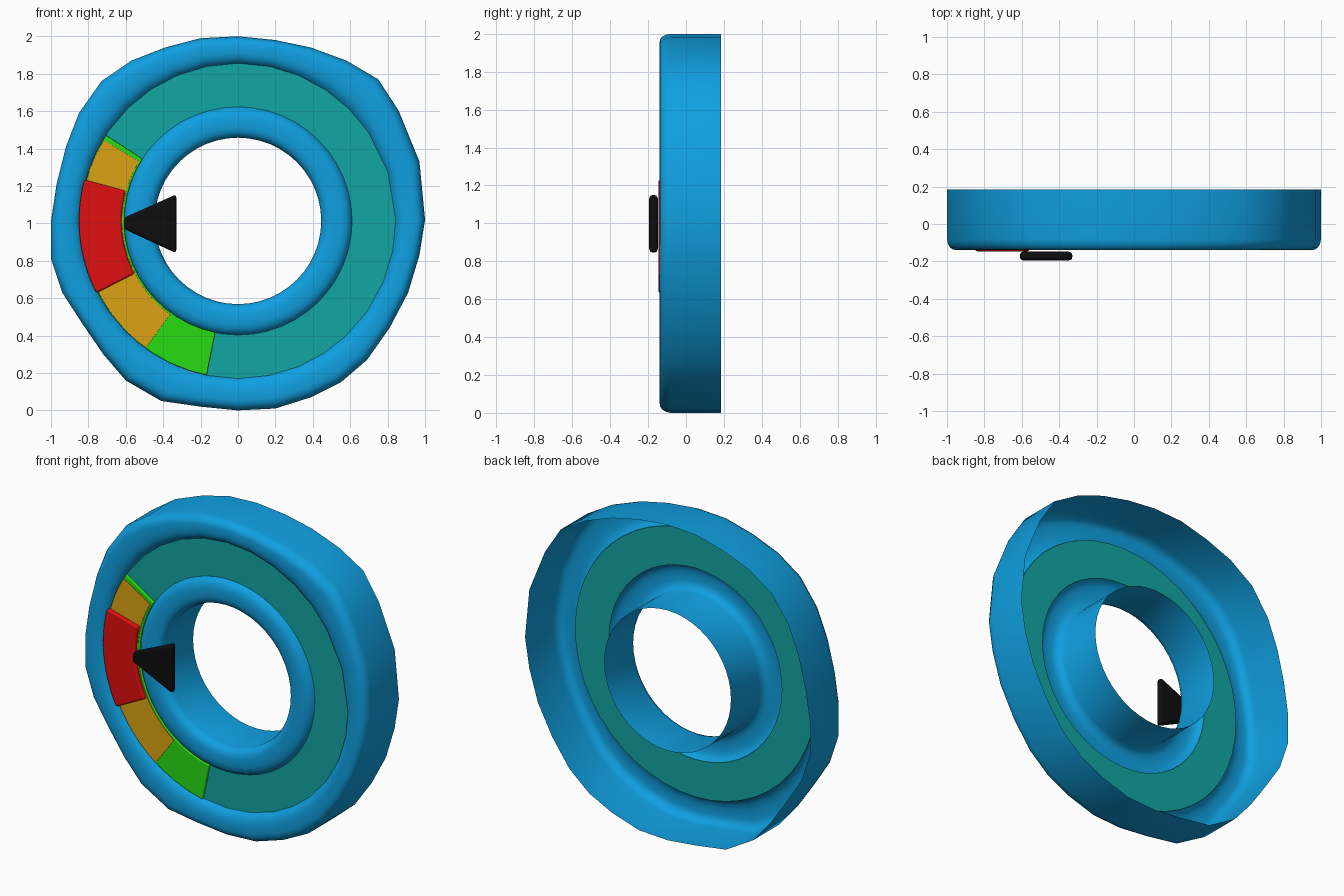
import bpy, bmesh
from math import sin, cos, radians, atan2, hypot

cube = bpy.data.objects.get("Cube")
if cube:
    bpy.data.objects.remove(cube, do_unlink=True)

MID = 1.013          # height of the ring centre
PLATE = -0.10        # depth of the flat dial face


def material(name, rgb):
    mat = bpy.data.materials.new(name)
    mat.use_nodes = True
    mat.diffuse_color = (*rgb, 1)
    mat.node_tree.nodes["Principled BSDF"].inputs["Base Color"].default_value = (*rgb, 1)
    return mat


blue = material("blue", (0.005, 0.35, 0.75))
teal = material("teal", (0.006, 0.38, 0.37))
green = material("green", (0.02, 0.72, 0.007))
orange = material("orange", (0.72, 0.37, 0.007))
red = material("red", (0.74, 0.005, 0.005))
black = material("black", (0.004, 0.004, 0.004))


def finish(bm, name, mat, bevel=0):
    mesh = bpy.data.meshes.new(name)
    bm.to_mesh(mesh)
    bm.free()
    mesh.materials.append(mat)
    obj = bpy.data.objects.new(name, mesh)
    bpy.context.collection.objects.link(obj)
    bpy.ops.object.select_all(action="DESELECT")
    obj.select_set(True)
    bpy.context.view_layer.objects.active = obj
    bpy.ops.object.shade_smooth_by_angle(angle=radians(50))
    if bevel:
        mod = obj.modifiers.new("rounded_edges", "BEVEL")
        mod.width = bevel
        mod.segments = 3
        mod.harden_normals = True
    return obj


def loft(name, rings, mat, closed=False):
    """Skin a row of closed loops, each a list of points."""
    bm = bmesh.new()
    loops = [[bm.verts.new(p) for p in ring] for ring in rings]
    pairs = list(zip(loops, loops[1:]))
    if closed:
        pairs.append((loops[-1], loops[0]))
    for a, b in pairs:
        for i in range(len(a)):
            j = (i + 1) % len(a)
            bm.faces.new((a[i], a[j], b[j], b[i]))
    return finish(bm, name, mat)


def prism(name, outline, front, back, mat, bevel):
    """Extrude an x-z outline from front to back."""
    bm = bmesh.new()
    face = bm.faces.new([bm.verts.new((x, front, z)) for x, z in outline])
    side = bmesh.ops.extrude_face_region(bm, geom=[face])
    for v in side["geom"]:
        if isinstance(v, bmesh.types.BMVert):
            v.co.y = back
    bmesh.ops.recalc_face_normals(bm, faces=bm.faces)
    return finish(bm, name, mat, bevel)


def polar(r, deg):
    a = radians(deg)
    return r * cos(a), MID + r * sin(a)


def circle(r, y, n=48):
    return [(x, y, z) for x, z in (polar(r, 360 * i / n) for i in range(n))]


def sector(r0, r1, start, end, n=16):
    angles = [start + (end - start) * i / n for i in range(n + 1)]
    return [polar(r1, a) for a in angles] + [polar(r0, a) for a in reversed(angles)]


# Outer rim: slightly lumpy outline blended into a round inner lip
outline = [(1, 1.02), (.97, 1.33), (.86, 1.6), (.75, 1.77), (.58, 1.87), (.39, 1.94),
           (.2, 1.98), (0, 2), (-.2, 1.99), (-.39, 1.94), (-.57, 1.87), (-.73, 1.76),
           (-.85, 1.59), (-.92, 1.41), (-.97, 1.21), (-1, 1.01), (-1, .81), (-.94, .63),
           (-.83, .46), (-.72, .3), (-.6, .16), (-.41, .05), (-.2, .02), (0, 0),
           (.2, .01), (.39, .07), (.55, .15), (.69, .27), (.81, .44), (.91, .63), (.97, .83)]


def rim_loop(t, y):
    loop = []
    for x, z in outline:
        a, r = atan2(z - MID, x), hypot(x, z - MID)
        r += (0.843 - r) * t
        loop.append((r * cos(a), y, MID + r * sin(a)))
    return loop


rim_profile = [(0, .185), (0, -.08), (.03, -.105), (.1, -.125), (.2, -.136), (.32, -.14),
               (.6, -.14), (.78, -.134), (.92, -.12), (1, PLATE)]
loft("outer_rim", [rim_loop(t, y) for t, y in rim_profile], blue)

# Inner ring with its tube running to the back
tube_profile = [(.61, PLATE), (.6, -.12), (.58, -.134), (.55, -.14), (.5, -.14),
                (.475, -.134), (.455, -.12), (.445, -.09), (.445, .185)]
loft("inner_ring", [circle(r, y) for r, y in tube_profile], blue)

# Flat dial face between the rings
back = PLATE + .006
loft("dial_face", [circle(.845, back), circle(.845, PLATE), circle(.607, PLATE),
                   circle(.607, back)], teal, closed=True)

# Stacked coloured zones
prism("green_zone", sector(.608, .842, 147, 258.5), -.12, PLATE, green, .006)
prism("orange_zone", sector(.618, .838, 149, 234), -.123, -.115, orange, .001)
prism("red_zone", sector(.622, .85, 165, 207), -.146, -.115, red, .012)

# Pointer
prism("pointer", [(-.33, .84), (-.33, 1.155), (-.61, 1.03), (-.61, .97)],
      -.195, -.148, black, .018)
